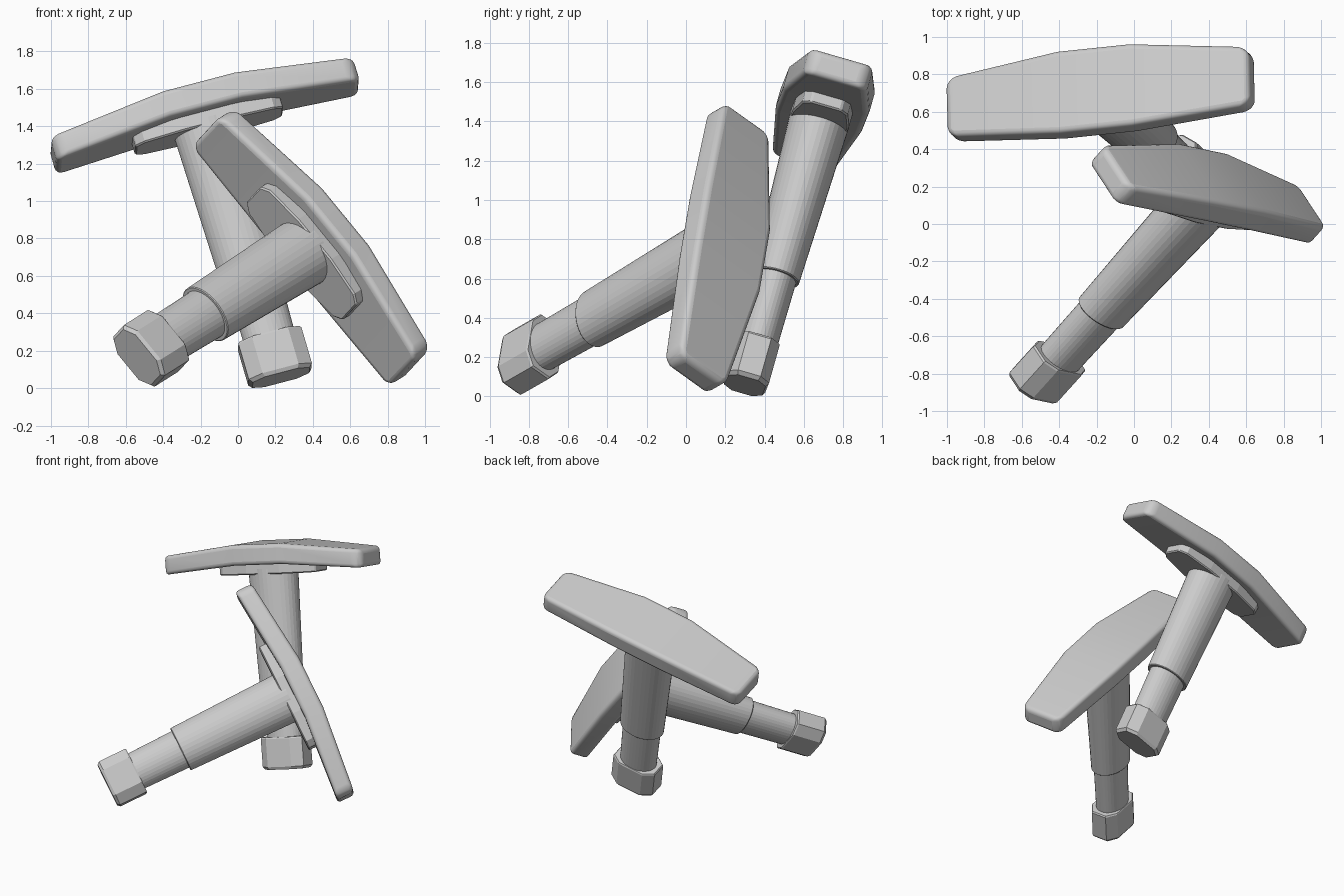
import bpy, bmesh
from math import cos, sin, pi
from mathutils import Matrix, Vector

if "Cube" in bpy.data.objects:
    bpy.data.objects.remove(bpy.data.objects["Cube"])


def loft(name, rings, frame):
    """Skin a closed solid through rings of points and place it in the tool's frame."""
    bm = bmesh.new()
    loops = [[bm.verts.new(p) for p in r] for r in rings]
    n = len(loops[0])
    for a, b in zip(loops, loops[1:]):
        for i in range(n):
            j = (i + 1) % n
            bm.faces.new((a[i], a[j], b[j], b[i]))
    bm.faces.new(loops[0])
    bm.faces.new(loops[-1])
    bmesh.ops.recalc_face_normals(bm, faces=bm.faces[:])
    me = bpy.data.meshes.new(name)
    bm.to_mesh(me)
    bm.free()
    ob = bpy.data.objects.new(name, me)
    bpy.context.collection.objects.link(ob)
    ob.matrix_world = frame
    return ob


def ellipse(a, b, h, n=36):
    return [(a * cos(2 * pi * i / n), b * sin(2 * pi * i / n), h) for i in range(n)]


def octagon(a, b, ca, cb, h, k=1.0):
    pts = [(a, cb), (ca, b), (-ca, b), (-a, cb), (-a, -cb), (-ca, -b), (ca, -b), (a, -cb)]
    return [(x * k, y * k, h) for x, y in pts]


def bevel(ob, width, segments, angle=0.6):
    m = ob.modifiers.new("round", "BEVEL")
    m.width, m.segments, m.angle_limit = width, segments, angle


def smooth(ob, angle):
    bpy.ops.object.select_all(action="DESELECT")
    ob.select_set(True)
    bpy.context.view_layer.objects.active = ob
    bpy.ops.object.shade_smooth_by_angle(angle=angle)


def tool(prefix, base, axis, along):
    # local frame: x along the grip, z up the shaft
    w = Vector(axis).normalized()
    u = Vector(along)
    u = (u - w * u.dot(w)).normalized()
    frame = Matrix((u, w.cross(u), w)).transposed().to_4x4()
    frame.translation = base

    # eight-sided end cap with chamfered rims
    loft(prefix + "_end_cap", [octagon(.175, .112, .10, .06, h, k) for h, k in
         ((0, .9), (.02, 1), (.225, 1), (.235, .96))], frame)

    # oval shaft: thin neck and thicker tapered sleeve
    loft(prefix + "_neck", [ellipse(.14, .105, .2), ellipse(.147, .11, .6)], frame)
    loft(prefix + "_sleeve", [ellipse(.165, .121, .588), ellipse(.17, .125, .593),
                              ellipse(.19, .155, 1.46)], frame)

    # mounting plate below the grip
    outline = [(.41, -.08), (.41, .08), (.36, .12), (.14, .15)]
    outline += [(-x, y) for x, y in reversed(outline[1:])]
    outline += [(-.41, -.08), (-.36, -.12), (-.14, -.15), (.14, -.15), (.36, -.12)]
    plate = loft(prefix + "_plate", [[(x, y, h) for x, y in outline] for h in (1.42, 1.53)], frame)
    bevel(plate, .008, 1)

    # arched grip: narrow ends with clipped corners, wide flat middle
    rings = []
    for s, half_w, mid, half_t in ((-.842, .13, 1.507, .065), (-.80, .168, 1.513, .068),
                                   (-.2, .228, 1.57, .075), (.2, .228, 1.57, .075),
                                   (.80, .168, 1.513, .068), (.842, .13, 1.507, .065)):
        rings.append([(s, y * half_w, mid + z * half_t)
                      for y, z in ((-1, -1), (1, -1), (1, 1), (-1, 1))])
    grip = loft(prefix + "_grip", rings, frame)
    bevel(grip, .05, 4)
    smooth(grip, .7)


tool("standing", (.23, .30, .056), (-.40, .385, 1.37), (1.6, .17, .43))
tool("leaning", (-.54, -.875, .165), (.904, 1.0, .57), (1.04, -.19, -1.23))
